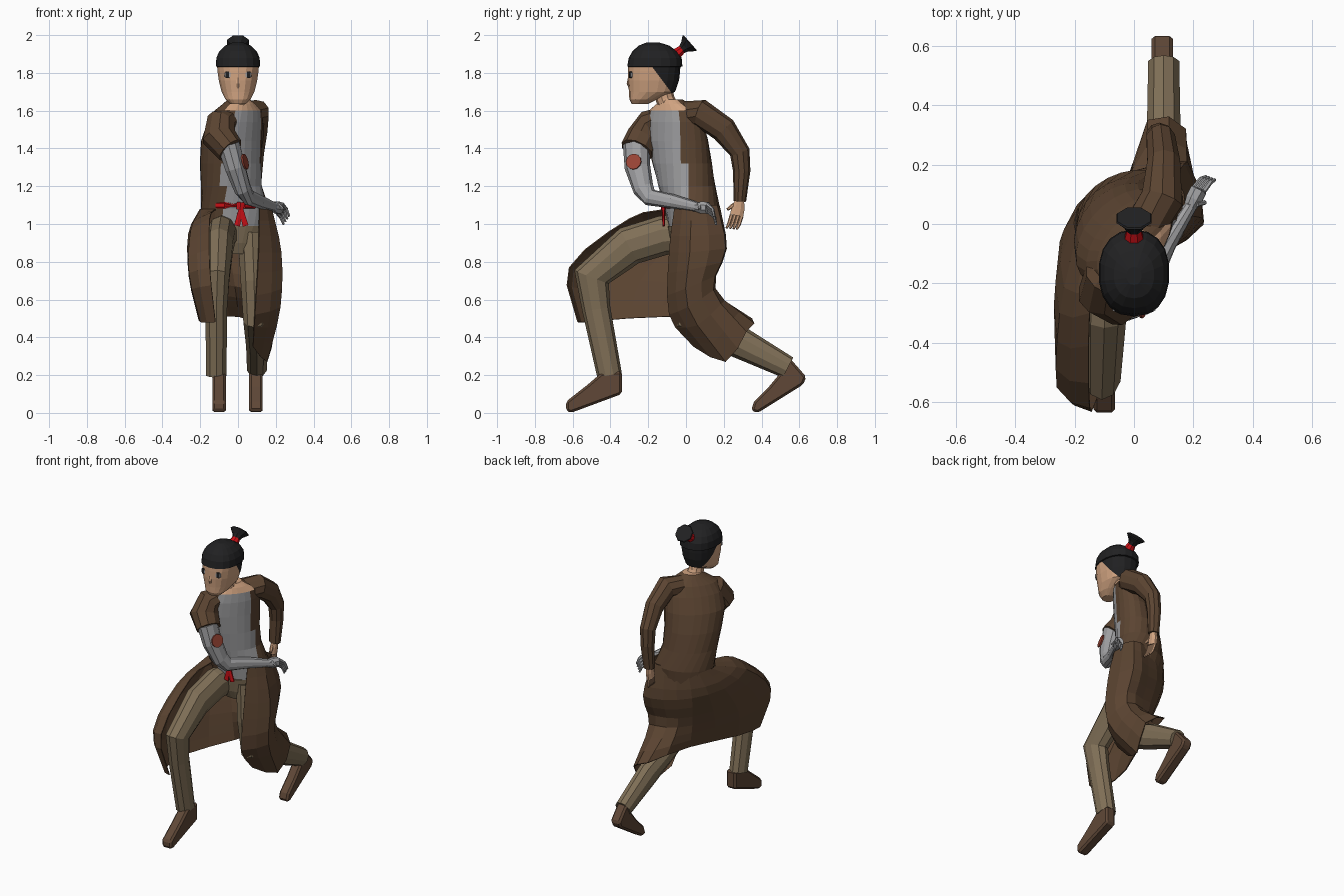
import bpy, bmesh, math
from mathutils import Vector, Matrix

if "Cube" in bpy.data.objects:
    bpy.data.objects.remove(bpy.data.objects["Cube"])


def mat(name, r, g, b):
    m = bpy.data.materials.new(name)
    m.diffuse_color = (r, g, b, 1)
    m.use_nodes = True
    m.node_tree.nodes["Principled BSDF"].inputs["Base Color"].default_value = m.diffuse_color
    return m


COAT = mat("coat brown", .105, .058, .031)
CLOTH = mat("trouser khaki", .215, .16, .095)
BOOT = mat("boot brown", .115, .064, .038)
SKIN = mat("skin", .64, .37, .22)
HAIR = mat("hair black", .015, .015, .016)
GREY = mat("shirt grey", .36, .36, .37)
RED = mat("red cloth", .60, .005, .008)
PATCH = mat("rust patch", .33, .06, .037)


def finish(name, bm, mats, rule=None):
    bmesh.ops.recalc_face_normals(bm, faces=bm.faces[:])
    if rule:
        for f in bm.faces:
            f.material_index = rule(f.calc_center_median())
    me = bpy.data.meshes.new(name)
    bm.to_mesh(me)
    bm.free()
    for m in mats:
        me.materials.append(m)
    ob = bpy.data.objects.new(name, me)
    bpy.context.collection.objects.link(ob)
    return ob


def loft(name, rings, mats, rule=None, closed=True, cuts=()):
    """Skin a list of rings; cuts are (point, normal) planes that add clean colour edges."""
    bm = bmesh.new()
    vs = [[bm.verts.new(p) for p in r] for r in rings]
    n = len(vs[0])
    for a, b in zip(vs, vs[1:]):
        for k in range(n if closed else n - 1):
            j = (k + 1) % n
            bm.faces.new((a[k], a[j], b[j], b[k]))
    if closed:
        bm.faces.new(vs[0])
        bm.faces.new(vs[-1])
    for co, no in cuts:
        bmesh.ops.bisect_plane(bm, geom=bm.verts[:] + bm.edges[:] + bm.faces[:],
                               plane_co=co, plane_no=no)
    return finish(name, bm, mats, rule)


def tube(name, pts, m, n=10):
    """Sweep an ellipse along (x, y, z, r_side, r_depth) points."""
    P = [Vector(p[:3]) for p in pts]
    rings = []
    for i, p in enumerate(pts):
        t = Vector()
        if i:
            t += (P[i] - P[i - 1]).normalized()
        if i < len(P) - 1:
            t += (P[i + 1] - P[i]).normalized()
        t.normalize()
        u = Vector((1, 0, 0))
        u = (u - t * u.dot(t)).normalized()
        v = t.cross(u)
        rings.append([P[i] + u * p[3] * math.cos(a) + v * p[4] * math.sin(a)
                      for a in (2 * math.pi * (k + .5) / n for k in range(n))])
    return loft(name, rings, [m])


def smooth_row(row, steps):
    """Catmull-Rom refinement of a list of vectors."""
    ext = [row[0] * 2 - row[1]] + row + [row[-1] * 2 - row[-2]]
    out = []
    for i in range(1, len(ext) - 2):
        a, b, c, d = ext[i - 1:i + 3]
        for s in range(steps):
            t = s / steps
            out.append(.5 * (2 * b + (c - a) * t + (2 * a - 5 * b + 4 * c - d) * t ** 2
                             + (3 * b - a - 3 * c + d) * t ** 3))
    return out + [row[-1]]


def oval(z, cx, cy, ra, rb, deg=0, n=24, power=2):
    c, s = math.cos(math.radians(deg)), math.sin(math.radians(deg))
    out = []
    for k in range(n):
        t = 2 * math.pi * (k + .5) / n
        ct, st = math.cos(t), math.sin(t)
        a = ra * math.copysign(abs(ct) ** (2 / power), ct)
        b = rb * math.copysign(abs(st) ** (2 / power), st)
        out.append(Vector((cx + a * c - b * s, cy + a * s + b * c, z)))
    return out


# Twisted torso: open coat over a shirt
TORSO = [(.97, -.01, .04, .17, .125, 15), (1.08, -.015, .035, .188, .14, 22),
         (1.2, -.035, .005, .172, .14, 35), (1.32, -.04, -.02, .18, .137, 42),
         (1.44, -.035, -.045, .192, .125, 46), (1.54, -.015, -.06, .185, .105, 48),
         (1.60, 0, -.065, .16, .088, 48), (1.635, .005, -.07, .10, .07, 45),
         (1.66, .005, -.075, .06, .055, 45)]


def torso_rule(c):
    i = max(k for k in range(len(TORSO) - 1) if k == 0 or TORSO[k][0] < c.z)
    a, b = TORSO[i], TORSO[i + 1]
    cx, cy, deg = ((a[k] + b[k]) / 2 for k in (1, 2, 5))
    d = math.degrees(math.atan2(c.y - cy, c.x - cx)) - deg
    off = abs((d + 90 + 180) % 360 - 180)
    if c.z > 1.61:
        return 2 if off < 75 else 0
    return int(off < 52)


loft("torso", [oval(*r) for r in TORSO], [COAT, GREY, SKIN], torso_rule)

# Coat skirt: columns from the front thigh, round the back, to the rear leg
SKIRT = [
    [(-.12, -.11, 1.08), (-.15, -.30, 1.03), (-.15, -.62, .77), (-.12, -.575, .48)],
    [(-.195, -.04, 1.08), (-.25, -.30, .97), (-.26, -.55, .74), (-.20, -.52, .48)],
    [(-.19, .05, 1.08), (-.25, -.06, .93), (-.23, -.24, .70), (-.19, -.30, .50)],
    [(-.11, .135, 1.08), (-.13, .12, .90), (-.09, .06, .68), (-.05, .03, .51)],
    [(.04, .172, 1.09), (.04, .19, .87), (.05, .14, .66), (.045, .35, .50)],
    [(.14, .165, 1.10), (.18, .21, .87), (.18, .145, .65), (.175, .32, .43)],
    [(.175, .03, 1.10), (.23, .02, .85), (.225, .01, .56), (.155, .21, .27)],
    [(.115, -.06, 1.10), (.11, -.09, .85), (.09, -.09, .52), (.08, .04, .35)],
]
cols = [smooth_row([Vector(p) for p in c], 3) for c in SKIRT]
rows = [smooth_row(list(r), 2) for r in zip(*cols)]
skirt = loft("coat_skirt", rows, [COAT], closed=False)
sol = skirt.modifiers.new("thickness", "SOLIDIFY")
sol.thickness = .006

# Trousers
loft("hips", [oval(.84, 0, .02, .11, .075, 5), oval(.90, -.01, .02, .14, .10, 8),
              oval(.99, -.01, .03, .165, .125, 15)], [CLOTH])
tube("front_trouser_leg", [(-.075, .0, .95, .08, .10), (-.09, -.12, .94, .08, .105),
                           (-.10, -.30, .885, .078, .105), (-.108, -.50, .72, .066, .098),
                           (-.115, -.475, .55, .06, .075), (-.115, -.405, .2, .057, .066)], CLOTH)
tube("rear_trouser_leg", [(.075, .03, .95, .08, .11), (.085, .01, .7, .075, .095),
                          (.09, .02, .50, .065, .085), (.10, .28, .375, .06, .085),
                          (.10, .54, .24, .055, .06)], CLOTH)


# Boots: side profile extruded across x, with softened edges
def boot(name, x, prof, w=.036):
    bm = bmesh.new()
    f = bm.faces.new([bm.verts.new((x - w, y, z)) for y, z in prof])
    g = bmesh.ops.extrude_face_region(bm, geom=[f])["geom"]
    bmesh.ops.translate(bm, vec=(2 * w, 0, 0),
                        verts=[v for v in g if isinstance(v, bmesh.types.BMVert)])
    ob = finish(name, bm, [BOOT])
    b = ob.modifiers.new("soft edges", "BEVEL")
    b.width, b.segments = .012, 1


boot("front_boot", -.10, [(-.34, .22), (-.34, .10), (-.61, 0), (-.635, .012),
                          (-.635, .06), (-.52, .15), (-.45, .21)])
boot("rear_boot", .095, [(.49, .20), (.55, .29), (.637, .19), (.62, .15),
                         (.38, 0), (.345, .012), (.36, .06), (.44, .14)])

# Sleeves and arms
tube("front_sleeve", [(-.04, -.12, 1.56, .06, .06), (-.09, -.18, 1.535, .08, .08),
                      (-.10, -.225, 1.46, .092, .09), (-.04, -.26, 1.39, .075, .09)], COAT)
tube("front_arm", [(-.05, -.262, 1.42, .062, .072), (-.015, -.257, 1.3, .056, .068),
                   (.025, -.225, 1.185, .046, .056), (.055, -.19, 1.14, .036, .046),
                   (.11, -.07, 1.12, .032, .038), (.19, .06, 1.09, .022, .026)], GREY)
tube("rear_sleeve", [(.04, .0, 1.58, .07, .07), (.095, .08, 1.585, .075, .075),
                     (.10, .20, 1.50, .058, .07), (.09, .285, 1.38, .05, .054),
                     (.085, .295, 1.28, .046, .046), (.08, .285, 1.12, .038, .033)], COAT)

# Rust patch on the grey upper arm
bm = bmesh.new()
bmesh.ops.create_cone(bm, cap_ends=True, segments=12, radius1=.042, radius2=.042, depth=.009)
q = Vector((1, -.35, .25)).to_track_quat('Z', 'Y').to_matrix().to_4x4()
bmesh.ops.transform(bm, verts=bm.verts[:],
                    matrix=Matrix.Translation((.037, -.277, 1.33)) @ q)
finish("arm_patch", bm, [PATCH])


# Hands: palm, four fingers and a thumb
def hand(name, m, wrist, knuckle, spread, curl, side, depth):
    w, k, s, c = map(Vector, (wrist, knuckle, spread, curl))
    tube(name + "_palm", [(*w, .021, .024), (*w.lerp(k, .5), side, depth), (*k, side, depth)], m, 8)
    for i in range(4):
        a = k + s * (i - 1.5) * .018
        b = a + (k - w).normalized() * .03 + c * .4
        tube(f"{name}_finger_{i + 1}", [(*a, .010, .010), (*b, .009, .009),
                                        (*(b + c * .6), .006, .006)], m, 6)
    t = w.lerp(k, .35) + s * .025
    tube(name + "_thumb", [(*t, .011, .011), (*(t + s * .02 + c * .7), .008, .008)], m, 6)


hand("front_hand", GREY, (.185, .05, 1.09), (.218, .115, 1.085), (.55, -.2, .8),
     (.025, .012, -.065), .03, .034)
hand("rear_hand", SKIN, (.08, .285, 1.13), (.078, .268, 1.045), (0, -1, .1),
     (.02, -.02, -.04), .02, .038)

# Belt with a knot and two tails
tube("belt", [(-.115, -.10, 1.10, .012, .018), (-.07, -.119, 1.10, .012, .018),
              (.035, -.11, 1.10, .012, .018), (.09, -.075, 1.10, .012, .018)], RED, 6)
tube("belt_knot", [(.01, -.12, 1.075, .02, .012), (.015, -.12, 1.115, .025, .014)], RED, 6)
for i, x in enumerate((-.005, .04)):
    tube(f"belt_tail_{i + 1}", [(.015, -.12, 1.085, .012, .008), (x, -.118, .99, .018, .007)], RED, 6)

# Neck and head, with a slanted hairline cut into the sides
tube("neck", [(.01, -.08, 1.60, .055, .05), (.0, -.11, 1.66, .05, .05),
              (0, -.13, 1.74, .048, .05)], SKIN)
HEAD = [(1.635, -.245, .04, .042), (1.66, -.225, .068, .075), (1.70, -.18, .088, .122),
        (1.76, -.172, .103, .135), (1.81, -.169, .11, .138),
        (1.832, -.168, .112, .138), (1.834, -.165, .119, .146), (1.88, -.163, .116, .14),
        (1.915, -.165, .10, .118), (1.945, -.17, .068, .08), (1.962, -.175, .025, .03)]
loft("head", [oval(z, 0, cy, rx, ry, n=18, power=2.3) for z, cy, rx, ry in HEAD], [SKIN, HAIR],
     lambda c: int(c.z > 1.83 or (c.z > 1.68 and c.y + .17 > (1.82 - c.z) * .75)),
     cuts=[((0, -.17, 1.82), (0, 1, .75)), ((0, 0, 1.68), (0, 0, 1))])
for side in (-1, 1):
    for nm, m, w, h, d in (("eye_white", GREY, .034, .022, 0), ("eye", HAIR, .018, .036, .002)):
        bm = bmesh.new()
        bmesh.ops.create_cube(bm, size=1)
        M = (Matrix.Translation((side * .055, -.292 - d, 1.79)) @ Matrix.Rotation(side * .3, 4, 'Z')
             @ Matrix.Diagonal((w, .009, h, 1)))
        bmesh.ops.transform(bm, verts=bm.verts[:], matrix=M)
        finish(f"{nm}_{'left' if side > 0 else 'right'}", bm, [m])
tube("nose", [(0, -.296, 1.80, .008, .006), (0, -.304, 1.745, .013, .010),
              (0, -.296, 1.72, .010, .008)], SKIN, 6)

# Tied topknot: a flared fan of hair
tube("hair_tie", [(0, -.07, 1.885, .04, .036), (0, -.012, 1.932, .024, .022)], RED, 8)
tube("topknot", [(0, -.025, 1.92, .024, .022), (0, -.005, 1.938, .036, .034),
                 (0, .018, 1.957, .064, .06), (0, .022, 1.9605, .06, .055)], HAIR, 8)
